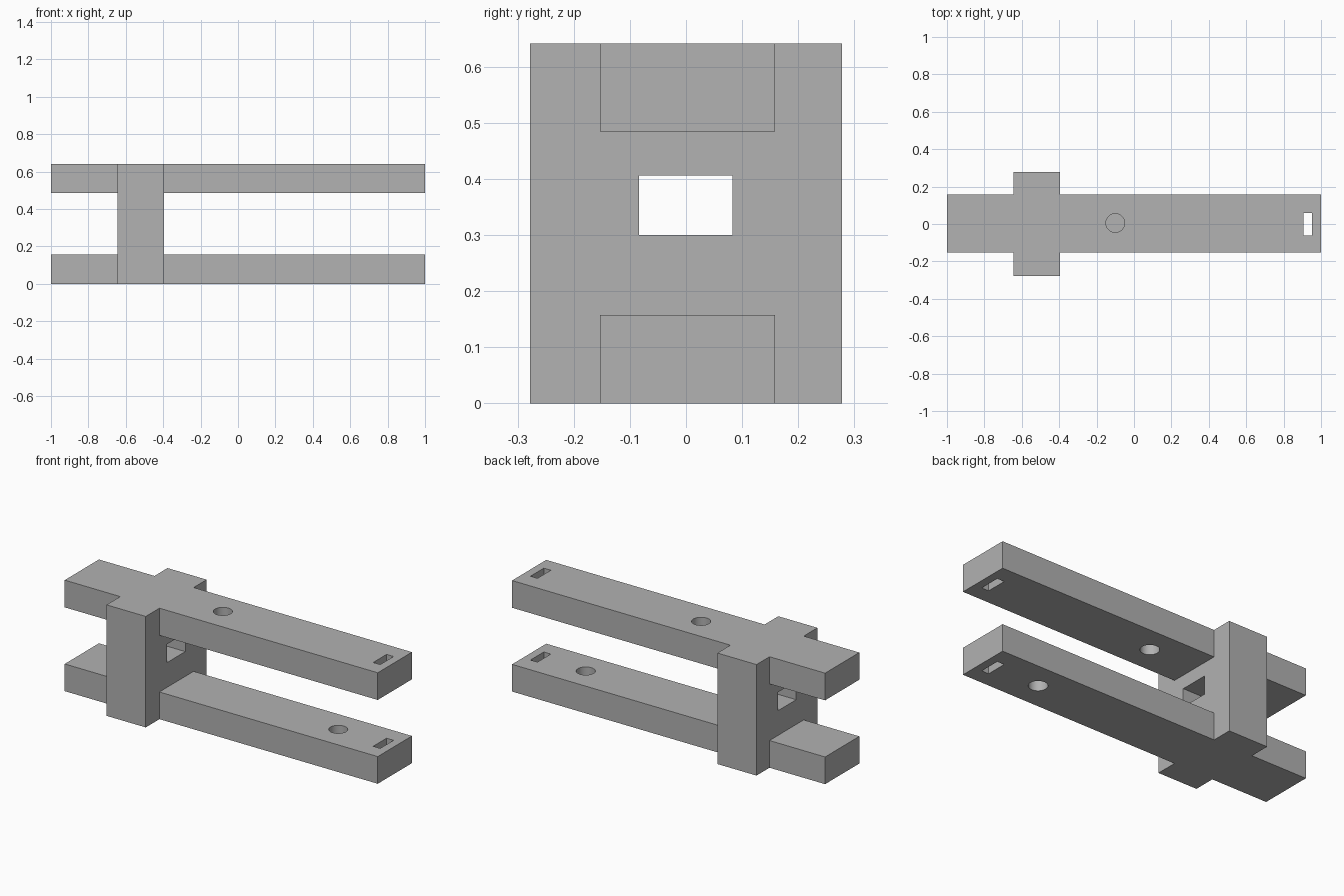
import bpy
from mathutils import Vector

cube = bpy.data.objects.get("Cube")
if cube:
    bpy.data.objects.remove(cube, do_unlink=True)

grey = bpy.data.materials.new("plain_grey")
grey.use_nodes = True
colour = (0.445, 0.445, 0.445, 1)
grey.diffuse_color = colour
grey.node_tree.nodes["Principled BSDF"].inputs["Base Color"].default_value = colour

HEIGHT, BAR = 0.641, 0.157
UPPER = HEIGHT - BAR


def box(name, low, high):
    low, high = Vector(low), Vector(high)
    bpy.ops.mesh.primitive_cube_add(size=1, location=(low + high) / 2)
    ob = bpy.context.object
    ob.name = name
    ob.scale = high - low
    bpy.ops.object.transform_apply(location=True, rotation=False, scale=True)
    ob.data.materials.append(grey)
    return ob


def round_pin(name, x, z):
    bpy.ops.mesh.primitive_cylinder_add(vertices=48, radius=0.05, depth=0.25,
                                        location=(x, 0.005, z))
    ob = bpy.context.object
    ob.name = name
    ob.data.materials.append(grey)
    return ob


def combine(target, tool, operation):
    mod = target.modifiers.new(operation.lower(), 'BOOLEAN')
    mod.operation = operation
    mod.solver = 'EXACT'
    mod.object = tool
    bpy.context.view_layer.objects.active = target
    bpy.ops.object.modifier_apply(modifier=mod.name)
    bpy.data.objects.remove(tool, do_unlink=True)


# Upright block joined with two long parallel bars
frame = box("two_bar_frame", (-0.645, -0.278, 0), (-0.395, 0.278, HEIGHT))
for name, z in (("lower_bar", 0), ("upper_bar", UPPER)):
    bar = box(name, (-1, -0.153, z), (1, 0.159, z + BAR))
    combine(frame, bar, 'UNION')

# Rectangular window through the block, along the bars
window = box("window_cutter", (-0.8, -0.084, 0.3), (-0.2, 0.083, 0.406))
combine(frame, window, 'DIFFERENCE')

# End slot through both bars
slot = box("slot_cutter", (0.907, -0.062, -0.1), (0.952, 0.06, HEIGHT + 0.1))
combine(frame, slot, 'DIFFERENCE')

# One round hole in each bar, at different distances
for name, x, z in (("lower_hole", 0.637, BAR / 2), ("upper_hole", -0.1, UPPER + BAR / 2)):
    combine(frame, round_pin(name, x, z), 'DIFFERENCE')

bpy.ops.object.select_all(action='DESELECT')
frame.select_set(True)
bpy.context.view_layer.objects.active = frame
bpy.ops.object.shade_smooth_by_angle()
